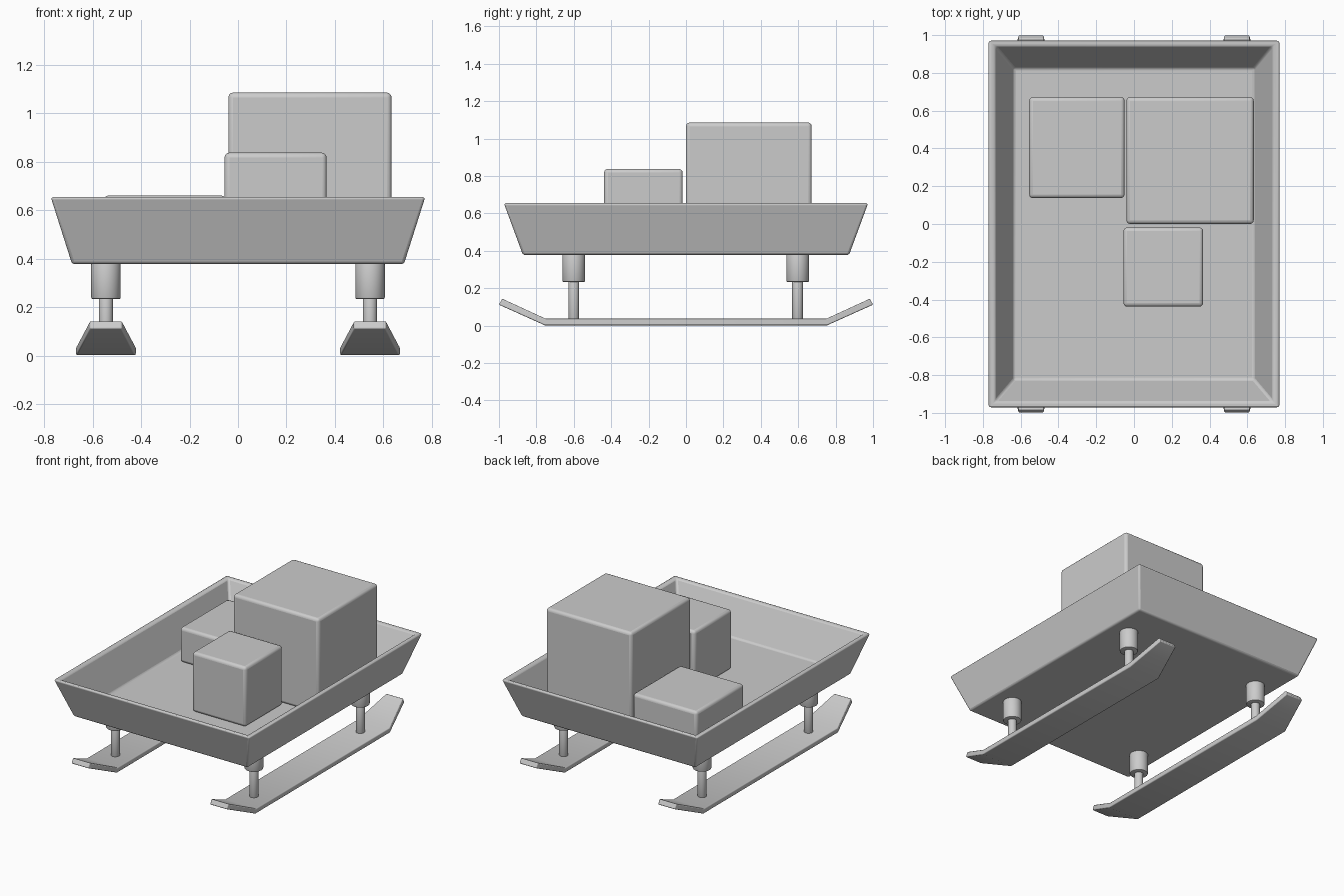
import bpy
import bmesh
import math

if "Cube" in bpy.data.objects:
    bpy.data.objects.remove(bpy.data.objects["Cube"])


def finish(name, bm, bevel=0.0, segments=3):
    """Turn a bmesh into a softly bevelled object."""
    bmesh.ops.recalc_face_normals(bm, faces=bm.faces)
    mesh = bpy.data.meshes.new(name)
    bm.to_mesh(mesh)
    bm.free()
    obj = bpy.data.objects.new(name, mesh)
    bpy.context.collection.objects.link(obj)
    if bevel:
        mod = obj.modifiers.new("edge_bevel", 'BEVEL')
        mod.width = bevel
        mod.segments = segments
        mod.limit_method = 'ANGLE'
        mod.angle_limit = math.radians(25)
    bpy.ops.object.select_all(action='DESELECT')
    obj.select_set(True)
    bpy.context.view_layer.objects.active = obj
    bpy.ops.object.shade_smooth_by_angle(angle=math.radians(35))
    return obj


def loft(name, rings, bevel):
    """Skin consecutive four-point rings and cap both ends."""
    bm = bmesh.new()
    loops = [[bm.verts.new(p) for p in ring] for ring in rings]
    for a, b in zip(loops, loops[1:]):
        for i in range(4):
            j = (i + 1) % 4
            bm.faces.new((a[i], a[j], b[j], b[i]))
    bm.faces.new(loops[0])
    bm.faces.new(loops[-1])
    return finish(name, bm, bevel)


def box(name, x0, x1, y0, y1, z0, z1, bevel=0.02):
    def rect(z):
        return [(x0, y0, z), (x1, y0, z), (x1, y1, z), (x0, y1, z)]
    return loft(name, [rect(z0), rect(z1)], bevel)


def cylinder(name, x, y, radius, z0, z1, bevel):
    bm = bmesh.new()
    bmesh.ops.create_cone(bm, cap_ends=True, segments=32, radius1=radius,
                          radius2=radius, depth=z1 - z0)
    bmesh.ops.translate(bm, verts=bm.verts, vec=(x, y, (z0 + z1) / 2))
    # bevel only the end rims
    rims = [e for e in bm.edges
            if abs(e.verts[0].co.z - e.verts[1].co.z) < 1e-5]
    bmesh.ops.bevel(bm, geom=rims, offset=bevel, segments=2,
                    profile=0.5, affect='EDGES')
    return finish(name, bm)


# Flared open tray: underside, outer rim, inner rim, inside floor
levels = [(0.685, 0.872, 0.378), (0.773, 0.974, 0.655),
          (0.736, 0.942, 0.655), (0.637, 0.825, 0.415)]
loft("tray", [[(-x, -y, z), (x, -y, z), (x, y, z), (-x, y, z)]
              for x, y, z in levels], 0.012)

# Cargo boxes resting on the tray floor
box("large_box", -0.04, 0.634, 0.0, 0.672, 0.413, 1.086)
box("medium_box", -0.555, -0.05, 0.137, 0.672, 0.413, 0.661)
box("small_box", -0.056, 0.366, -0.438, -0.018, 0.413, 0.838)

# Skis with upturned tapered ends: y, half width, and underside/top points
ski_half = [(0.755, 0.123, 0.002, 0.75, 0.037),
            (1.0, 0.066, 0.112, 0.983, 0.144)]
stations = [(-yb, w, zb, -yt, zt) for yb, w, zb, yt, zt in ski_half[::-1]]
stations += ski_half

for side, sx in (("left", -1), ("right", 1)):
    cx = sx * 0.545
    loft(side + "_ski", [[(cx - w, yb, zb), (cx + w, yb, zb),
                          (cx + w, yt, zt), (cx - w, yt, zt)]
                         for yb, w, zb, yt, zt in stations], 0.006)
    # Stepped legs joining tray and ski
    for end, y in (("front", -0.6), ("back", 0.597)):
        cylinder(f"{side}_{end}_leg_sleeve", cx, y, 0.061, 0.233, 0.385, 0.008)
        cylinder(f"{side}_{end}_leg_post", cx, y, 0.029, 0.03, 0.25, 0.003)
